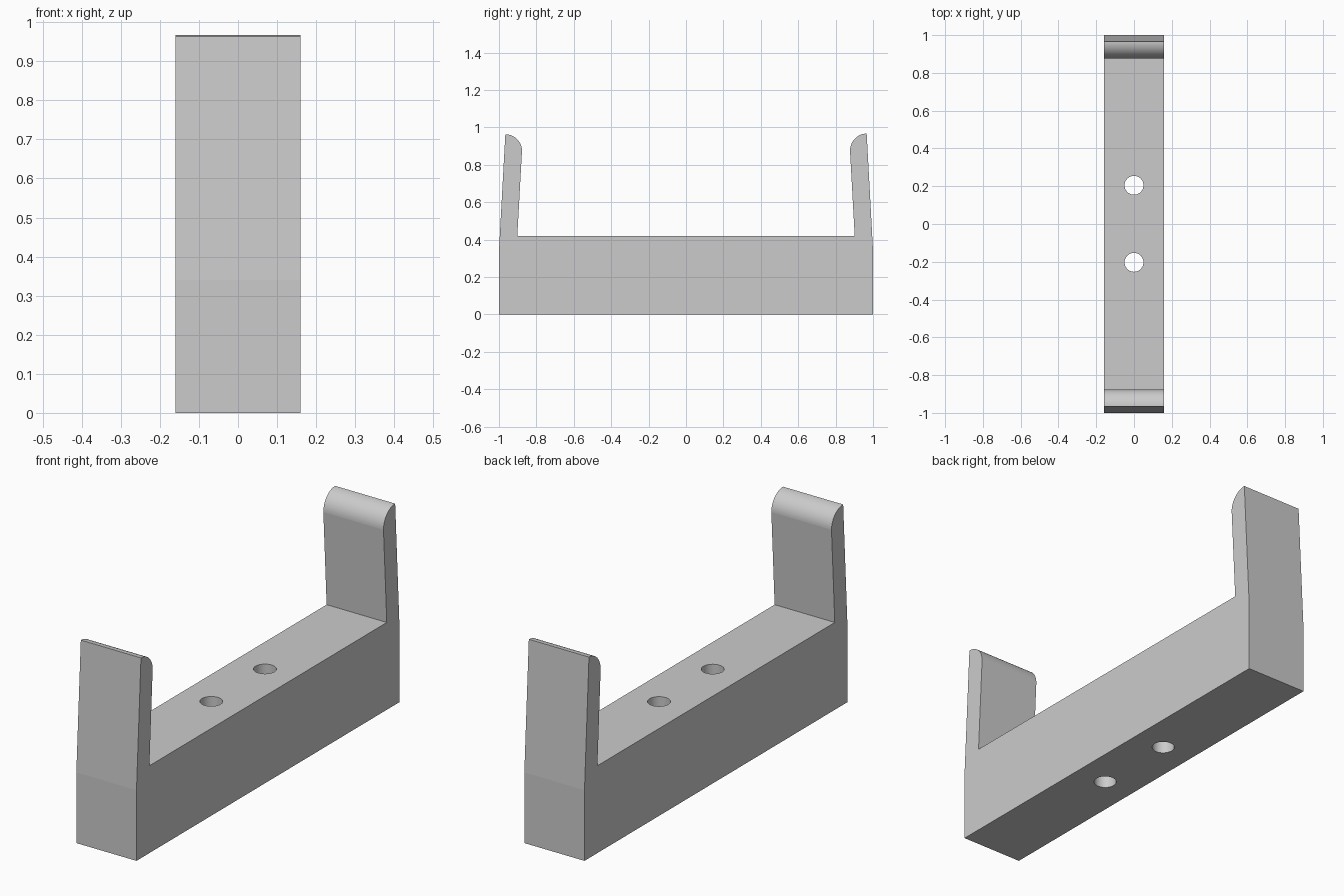
import bpy, bmesh, math

cube = bpy.data.objects.get("Cube")
if cube:
    bpy.data.objects.remove(cube, do_unlink=True)

HALF_WIDTH = 0.16
BASE_TOP = 0.42

grey = bpy.data.materials.new("light_grey")
grey.use_nodes = True
colour = (0.6, 0.6, 0.6, 1)
grey.diffuse_color = colour
grey.node_tree.nodes["Principled BSDF"].inputs["Base Color"].default_value = colour


def arm_profile(side, tip_z):
    """Outer crease, rounded tip and inner foot of one arm, as (y, z)."""
    centre_y, centre_z, steps = 0.966, 0.875, 20
    points = [(1, 0), (1, 0.34)]
    for i in range(steps + 1):
        a = math.pi / 2 * i / steps
        points.append((centre_y - 0.089 * math.sin(a),
                       centre_z + (tip_z - centre_z) * math.cos(a)))
    points.append((0.902, BASE_TOP))
    return [(side * y, z) for y, z in points]


# Bracket: side outline extruded across the width
outline = arm_profile(1, 0.967) + arm_profile(-1, 0.963)[::-1]
bm = bmesh.new()
face = bm.faces.new([bm.verts.new((-HALF_WIDTH, y, z)) for y, z in outline])
extruded = bmesh.ops.extrude_face_region(bm, geom=[face])["geom"]
bmesh.ops.translate(bm, vec=(2 * HALF_WIDTH, 0, 0),
                    verts=[g for g in extruded if isinstance(g, bmesh.types.BMVert)])
bmesh.ops.recalc_face_normals(bm, faces=bm.faces)
mesh = bpy.data.meshes.new("bracket")
bm.to_mesh(mesh)
bm.free()
mesh.materials.append(grey)
bracket = bpy.data.objects.new("bracket", mesh)
bpy.context.collection.objects.link(bracket)

# Two screw holes through the base
for y in (0.205, -0.203):
    bpy.ops.mesh.primitive_cylinder_add(vertices=48, radius=0.05, depth=1,
                                        location=(0, y, BASE_TOP / 2))
    cutter = bpy.context.object
    cutter.name = "screw_hole_cutter"
    cutter.hide_render = True
    cutter.data.materials.append(grey)
    cut = bracket.modifiers.new("screw_hole", 'BOOLEAN')
    cut.operation = 'DIFFERENCE'
    cut.solver = 'EXACT'
    cut.object = cutter
    bpy.ops.object.select_all(action='DESELECT')
    bracket.select_set(True)
    bpy.context.view_layer.objects.active = bracket
    bpy.ops.object.modifier_apply(modifier=cut.name)
    bpy.data.objects.remove(cutter, do_unlink=True)

# Smooth the rounded tips and hole walls, keep the large planes flat
bpy.ops.object.shade_smooth_by_angle(angle=math.radians(30))
for poly in bracket.data.polygons:
    poly.use_smooth = poly.area < 0.01
